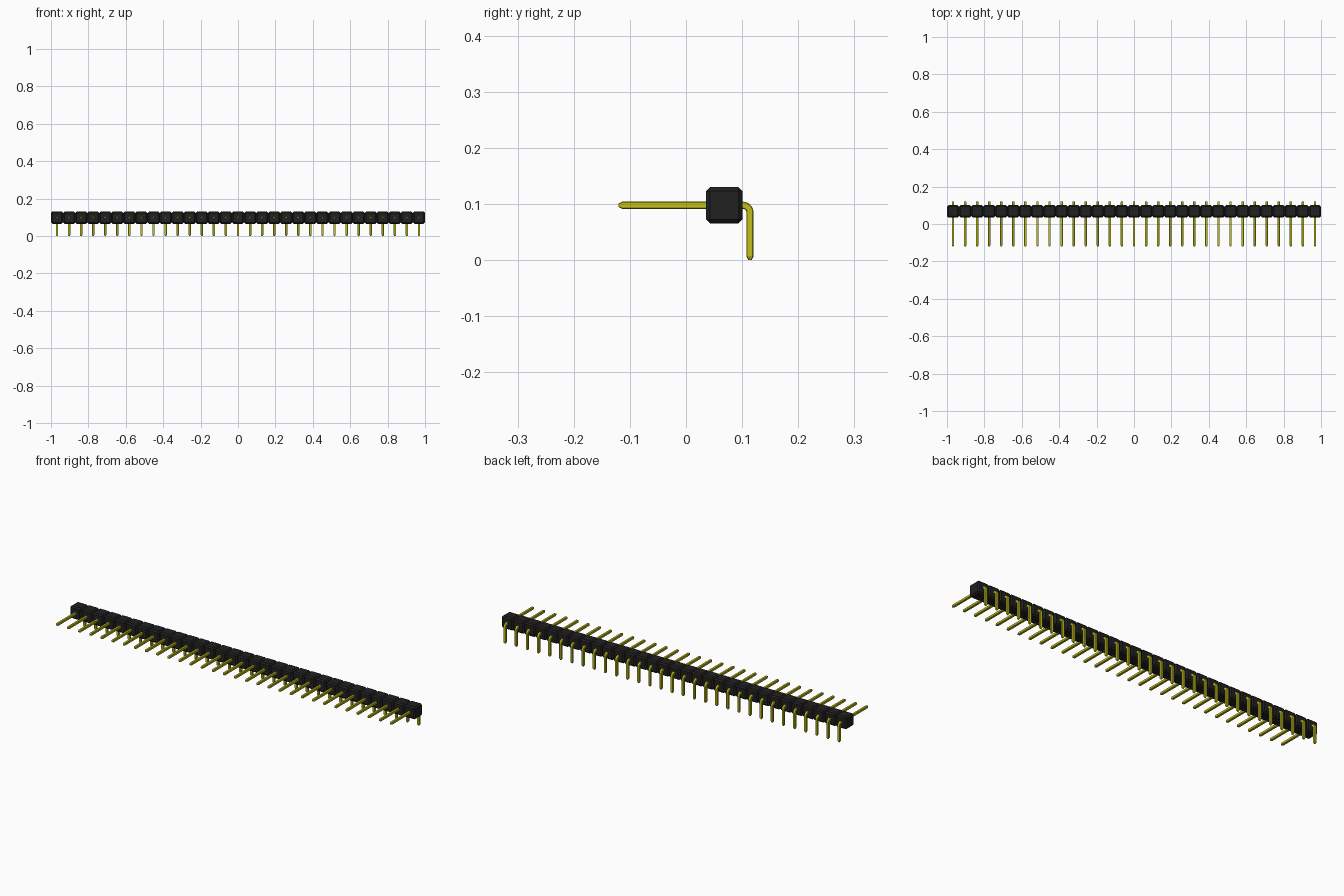
import bpy, bmesh, math
from mathutils import Vector

cube = bpy.data.objects.get("Cube")
if cube:
    bpy.data.objects.remove(cube, do_unlink=True)

COUNT = 31
PITCH = 2 / COUNT
FIRST_X = -1 + PITCH / 2
BODY_Y, BODY_Z = 0.068, 0.098
PIN = 0.0127            # pin thickness
LEG_Y = 0.114           # centre of the downward leg
BEND = 0.013            # centre-line bend radius


def material(name, rgb):
    m = bpy.data.materials.new(name)
    m.use_nodes = True
    m.diffuse_color = (*rgb, 1)
    bsdf = next(n for n in m.node_tree.nodes if n.type == 'BSDF_PRINCIPLED')
    bsdf.inputs["Base Color"].default_value = (*rgb, 1)
    return m


def add_object(name, bm, mat):
    bmesh.ops.recalc_face_normals(bm, faces=bm.faces)
    me = bpy.data.meshes.new(name)
    bm.to_mesh(me)
    bm.free()
    me.materials.append(mat)
    ob = bpy.data.objects.new(name, me)
    bpy.context.collection.objects.link(ob)
    return ob


def repeat_along_x(ob):
    mod = ob.modifiers.new("row", 'ARRAY')
    mod.count = COUNT
    mod.use_relative_offset = False
    mod.use_constant_offset = True
    mod.constant_offset_displace = (PITCH, 0, 0)


black = material("black plastic", (0.015, 0.015, 0.015))
gold = material("yellow metal", (0.55, 0.52, 0.01))

# Housing: a row of touching chamfered cubes
bm = bmesh.new()
bmesh.ops.create_cube(bm, size=PITCH)
bmesh.ops.bevel(bm, geom=bm.edges[:], offset=0.007, segments=1, affect='EDGES')
bmesh.ops.translate(bm, verts=bm.verts, vec=(FIRST_X, BODY_Y, BODY_Z))
repeat_along_x(add_object("housing", bm, black))

# Pin path in (y, z, direction angle, scale): tip, straight, bend, leg, tip
path = [(-0.1205, BODY_Z, 0, 0.45), (-0.114, BODY_Z, 0, 1)]
for i in range(7):
    a = math.radians(15 * i)
    path.append((LEG_Y - BEND + BEND * math.sin(a),
                 BODY_Z - BEND + BEND * math.cos(a), a, 1))
path += [(LEG_Y, 0.0065, math.pi / 2, 1), (LEG_Y, 0, math.pi / 2, 0.45)]

# Square section with lightly chamfered corners
h, c = PIN / 2, PIN / 2 - 0.0015
section = [(h, c), (c, h), (-c, h), (-h, c), (-h, -c), (-c, -h), (c, -h), (h, -c)]

# Pins: sweep the section along the path
bm = bmesh.new()
rings = []
for y, z, a, s in path:
    rings.append([bm.verts.new(Vector((FIRST_X + u * s,
                                       y + v * s * math.sin(a),
                                       z + v * s * math.cos(a))))
                  for u, v in section])
for r0, r1 in zip(rings, rings[1:]):
    for i in range(8):
        j = (i + 1) % 8
        bm.faces.new((r0[i], r0[j], r1[j], r1[i]))
bm.faces.new(rings[0])
bm.faces.new(rings[-1])
repeat_along_x(add_object("pins", bm, gold))
